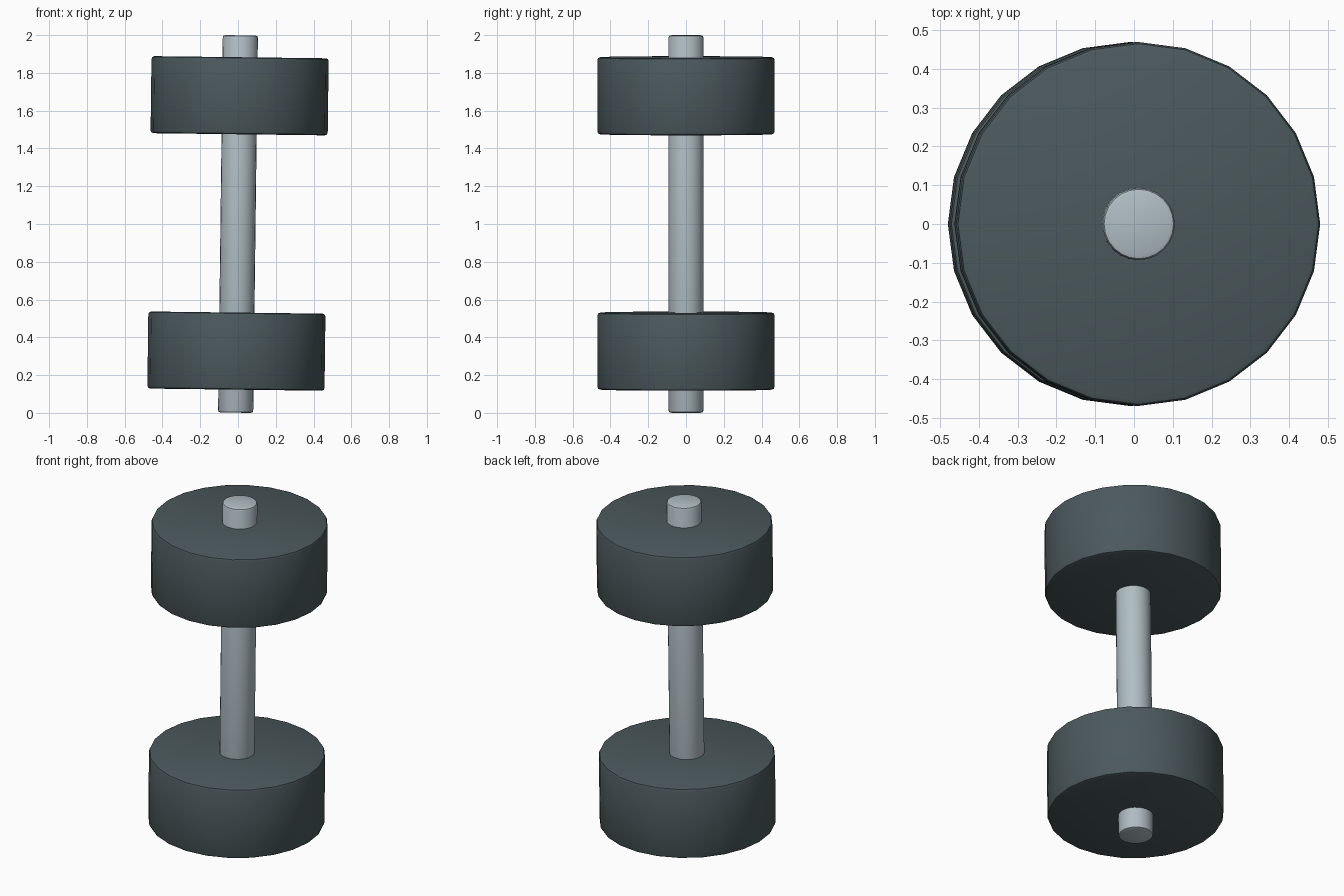
import bpy
import math
from mathutils import Matrix

cube = bpy.data.objects.get("Cube")
if cube:
    bpy.data.objects.remove(cube, do_unlink=True)

TILT = 0.0125   # the whole bar leans slightly towards +x
MID = 1.0       # height of the bar's centre


def make_material(name, rgb):
    mat = bpy.data.materials.new(name)
    mat.use_nodes = True
    mat.diffuse_color = (*rgb, 1)
    mat.node_tree.nodes["Principled BSDF"].inputs["Base Color"].default_value = (*rgb, 1)
    return mat


def bevelled_cylinder(name, radius, height, offset, bevel, mat):
    """Cylinder at a distance along the tilted bar axis, with rounded rims."""
    bpy.ops.mesh.primitive_cylinder_add(vertices=24, radius=radius, depth=height)
    obj = bpy.context.object
    obj.name = name
    obj.data.materials.append(mat)
    obj.matrix_world = (Matrix.Translation((0, 0, MID))
                        @ Matrix.Rotation(TILT, 4, 'Y')
                        @ Matrix.Translation((0, 0, offset)))
    mod = obj.modifiers.new("rim_bevel", 'BEVEL')
    mod.width = bevel
    mod.segments = 2
    mod.limit_method = 'ANGLE'
    mod.angle_limit = math.radians(40)
    bpy.ops.object.modifier_apply(modifier=mod.name)
    bpy.ops.object.shade_smooth_by_angle(angle=math.radians(30))
    return obj


steel = make_material("light_steel", (0.434, 0.515, 0.558))
iron = make_material("dark_iron", (0.070, 0.099, 0.109))

# Handle bar running through both weights
bevelled_cylinder("handle_bar", 0.093, 1.998, 0, 0.012, steel)

# Weights at either end
for name, offset in (("upper_weight", 0.679), ("lower_weight", -0.673)):
    bevelled_cylinder(name, 0.469, 0.408, offset, 0.015, iron)
